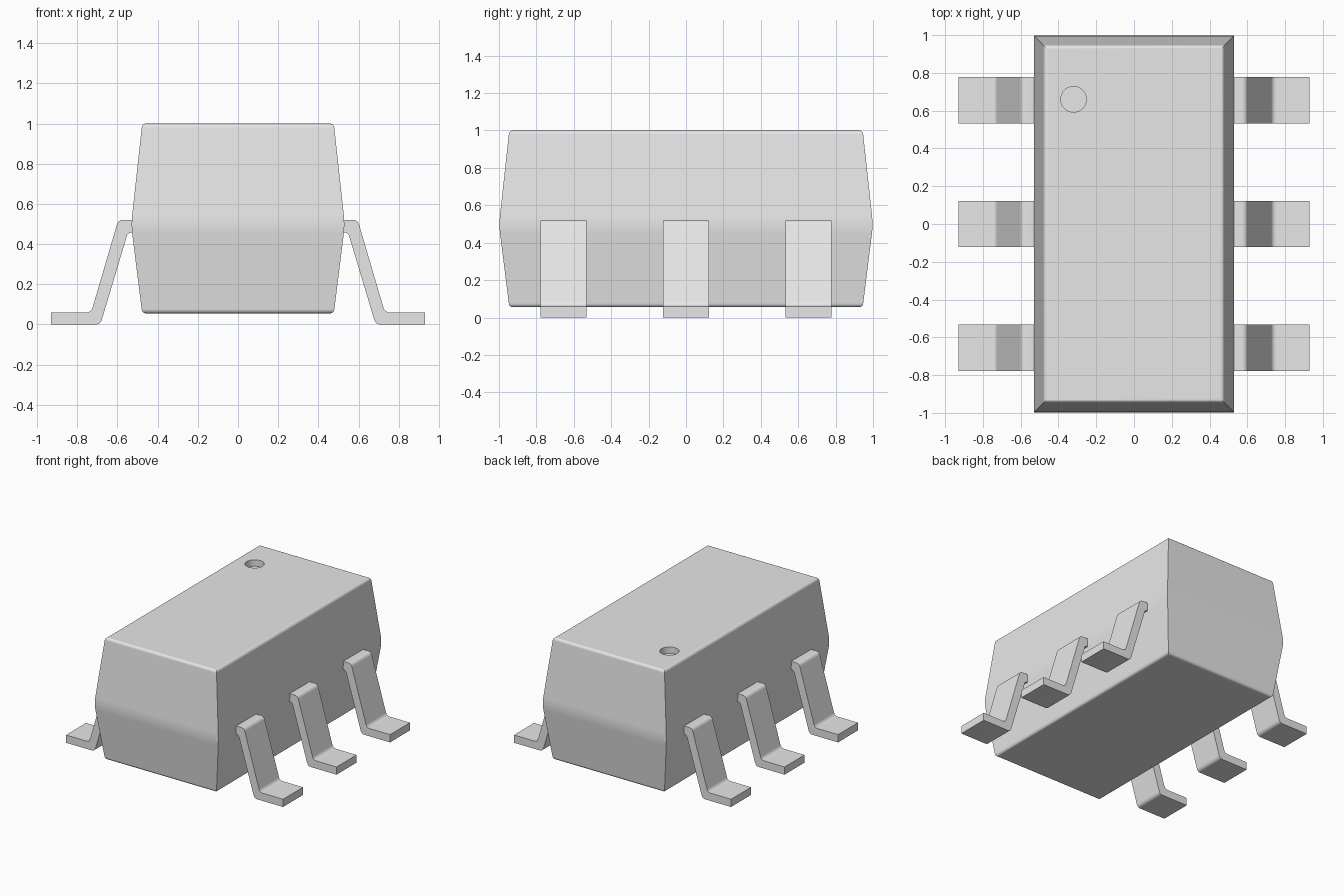
import bpy
import bmesh
import math
from mathutils import Vector

cube = bpy.data.objects.get("Cube")
if cube:
    bpy.data.objects.remove(cube, do_unlink=True)

grey = bpy.data.materials.new("plain grey")
grey.use_nodes = True
grey.diffuse_color = (0.8, 0.8, 0.8, 1)
grey.node_tree.nodes["Principled BSDF"].inputs["Base Color"].default_value = (0.8, 0.8, 0.8, 1)


def rounded(points, steps=5):
    """Turn (a, b, cut) corners into a 2D outline, rounding each by its cut length."""
    out = []
    for i, (a, b, cut) in enumerate(points):
        p = Vector((a, b))
        if not cut:
            out.append(p)
            continue
        prev = Vector(points[i - 1][:2])
        nxt = Vector(points[(i + 1) % len(points)][:2])
        start = p + (prev - p).normalized() * cut
        end = p + (nxt - p).normalized() * cut
        for k in range(steps + 1):
            t = k / steps
            out.append(start * (1 - t) ** 2 + p * 2 * t * (1 - t) + end * t ** 2)
    return out


def add_object(name, bm):
    bmesh.ops.recalc_face_normals(bm, faces=bm.faces)
    mesh = bpy.data.meshes.new(name)
    bm.to_mesh(mesh)
    bm.free()
    mesh.materials.append(grey)
    obj = bpy.data.objects.new(name, mesh)
    bpy.context.collection.objects.link(obj)
    return obj


def activate(obj):
    bpy.ops.object.select_all(action='DESELECT')
    obj.select_set(True)
    bpy.context.view_layer.objects.active = obj


def smooth(obj):
    activate(obj)
    bpy.ops.object.shade_smooth_by_angle(angle=math.radians(30))
    mod = obj.modifiers.new("weighted normals", 'WEIGHTED_NORMAL')
    mod.keep_sharp = True


# Body: rectangular rings following a tapered side profile of (inset, height)
HALF_X, HALF_Y, INSET = 0.532, 1.0, 0.055
BOTTOM, MIDDLE, TOP = 0.055, 0.495, 1.0
profile = rounded([(0.3, BOTTOM, 0), (INSET, BOTTOM, 0.022), (0, MIDDLE, 0.05),
                   (INSET, TOP, 0.022), (0.3, TOP, 0)])[1:-1]
bm = bmesh.new()
rings = []
for inset, z in profile:
    x, y = HALF_X - inset, HALF_Y - inset
    rings.append([bm.verts.new((sx * x, sy * y, z))
                  for sx, sy in ((-1, -1), (1, -1), (1, 1), (-1, 1))])
for low, high in zip(rings, rings[1:]):
    for i in range(4):
        j = (i + 1) % 4
        bm.faces.new((low[i], low[j], high[j], high[i]))
bm.faces.new(rings[0])
bm.faces.new(rings[-1])
body = add_object("body", bm)

# Round orientation dimple sunk into the top
DEPTH = 0.05
bpy.ops.mesh.primitive_cylinder_add(vertices=32, radius=0.068, depth=DEPTH * 2,
                                    location=(-0.32, 0.66, TOP))
cutter = bpy.context.object
cutter.name = "dimple_cutter"
cutter.hide_render = True
cutter.data.materials.append(grey)
cut = body.modifiers.new("dimple", 'BOOLEAN')
cut.operation = 'DIFFERENCE'
cut.solver = 'EXACT'
cut.object = cutter
activate(body)
bpy.ops.object.modifier_apply(modifier=cut.name)
bpy.data.objects.remove(cutter, do_unlink=True)
smooth(body)

# Bent leads: one gull-wing outline, extruded along y and repeated on both sides
outline = rounded([(0.48, 0.52, 0), (0.596, 0.52, 0.025), (0.731, 0.06, 0.025),
                   (0.93, 0.06, 0), (0.93, 0, 0), (0.685, 0, 0.025),
                   (0.548, 0.457, 0.018), (0.48, 0.457, 0)])
LEAD_WIDTH, PITCH = 0.244, 0.655
for side, sign in (("left", 1), ("right", -1)):
    for place, row in (("front", -1), ("middle", 0), ("back", 1)):
        bm = bmesh.new()
        y = row * PITCH - LEAD_WIDTH / 2
        face = bm.faces.new([bm.verts.new((sign * p.x, y, p.y)) for p in outline])
        grown = bmesh.ops.extrude_face_region(bm, geom=[face], use_keep_orig=True)
        moved = [g for g in grown["geom"] if isinstance(g, bmesh.types.BMVert)]
        bmesh.ops.translate(bm, verts=moved, vec=(0, LEAD_WIDTH, 0))
        smooth(add_object(f"{side}_{place}_lead", bm))
